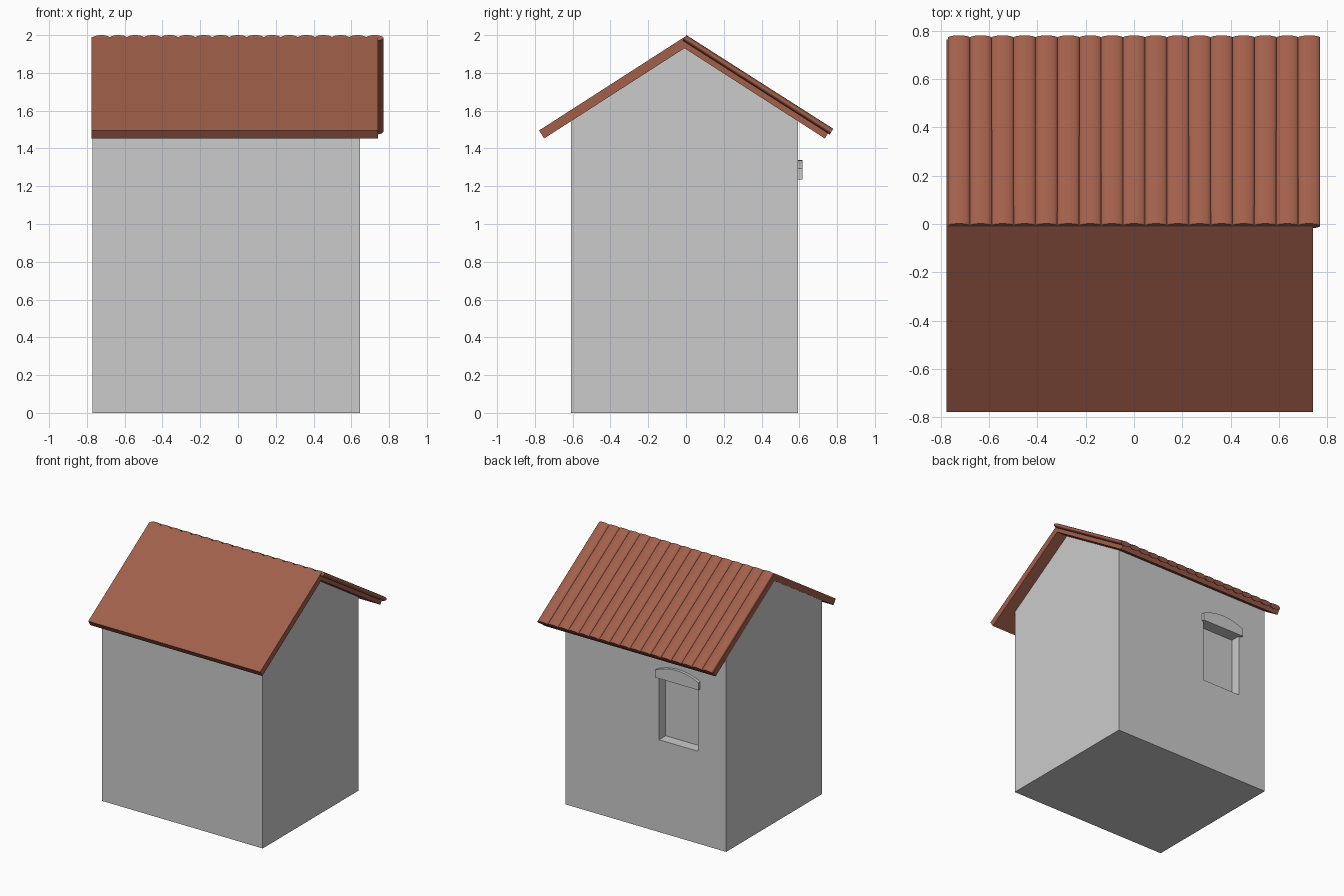
import bpy, bmesh, math
from mathutils import Vector

if "Cube" in bpy.data.objects:
    bpy.data.objects.remove(bpy.data.objects["Cube"])

SLOPE = math.atan(0.643)
RIDGE = Vector((0, -0.008, 1.99))   # top of the ridge
RUN = 0.77                          # horizontal reach of each roof side
THICK = 0.05

roof_mat = bpy.data.materials.new("terracotta")
roof_mat.diffuse_color = (0.36, 0.115, 0.07, 1)
roof_mat.use_nodes = True
roof_mat.node_tree.nodes["Principled BSDF"].inputs["Base Color"].default_value = roof_mat.diffuse_color


def prism(name, profile, sweep, mat=None):
    """Solid made by sweeping a closed profile along a vector."""
    bm = bmesh.new()
    face = bm.faces.new([bm.verts.new(p) for p in profile])
    new = bmesh.ops.extrude_face_region(bm, geom=[face])["geom"]
    verts = [g for g in new if isinstance(g, bmesh.types.BMVert)]
    bmesh.ops.translate(bm, verts=verts, vec=sweep)
    bmesh.ops.recalc_face_normals(bm, faces=bm.faces)
    me = bpy.data.meshes.new(name)
    bm.to_mesh(me)
    bm.free()
    ob = bpy.data.objects.new(name, me)
    bpy.context.collection.objects.link(ob)
    if mat:
        me.materials.append(mat)
    return ob


def activate(ob):
    bpy.ops.object.select_all(action='DESELECT')
    ob.select_set(True)
    bpy.context.view_layer.objects.active = ob


# Gabled body, its top edges meeting the underside of the roof
drop = THICK / math.cos(SLOPE)
apex = RIDGE.z - drop
eave = apex - 0.602 * math.tan(SLOPE)
section = [(-0.61, 0), (0.594, 0), (0.594, eave), (RIDGE.y, apex), (-0.61, eave)]
walls = prism("walls", [(-0.77, y, z) for y, z in section], (1.415, 0, 0))

# Recessed window in the back wall
cutter = prism("window_cutter",
               [(x, 0.51, z) for x, z in
                [(-0.522, 0.735), (-0.178, 0.735), (-0.178, 1.24), (-0.522, 1.24)]],
               (0, 0.3, 0))
cutter.hide_render = True
cut = walls.modifiers.new("window", 'BOOLEAN')
cut.operation = 'DIFFERENCE'
cut.solver = 'EXACT'
cut.object = cutter
activate(walls)
bpy.ops.object.modifier_apply(modifier=cut.name)
bpy.data.objects.remove(cutter)

# Arched lintel over the window
half, rise = 0.19, 0.045
radius = (half**2 + rise**2) / (2 * rise)
sweep = math.asin(half / radius)
arch = [(-half, 1.235), (half, 1.235)]
for i in range(13):
    a = sweep * (1 - i / 6)
    arch.append((radius * math.sin(a), 1.34 - radius + radius * math.cos(a)))
prism("window_lintel", [(-0.35 + x, 0.58, z) for x, z in arch], (0, 0.036, 0))

# Two roof slabs, mirrored about the ridge
for side, name in ((-1, "roof_slab_front"), (1, "roof_slab_back")):
    down = Vector((0, side * RUN, -RUN * math.tan(SLOPE)))
    normal = Vector((0, side * math.sin(SLOPE), math.cos(SLOPE)))
    low = RIDGE + down
    pts = [RIDGE, low, low - normal * THICK, RIDGE - Vector((0, 0, drop))]
    prism(name, [p + Vector((-0.775, 0, 0)) for p in pts], (1.515, 0, 0), roof_mat)

# Row of rounded tiles running down the back slab
count, pitch = 17, 0.0905
start = Vector((0, -0.008, 1.985))
along = Vector((0, 0.778, -0.778 * math.tan(SLOPE) + 0.004))
for i in range(count):
    centre = start + Vector(((i - (count - 1) / 2) * pitch, 0, 0))
    ring = []
    for k in range(24):
        a = math.tau * k / 24
        ring.append(centre + Vector((0.046 * math.cos(a), 0, 0))
                    + normal * 0.018 * math.sin(a))
    tile = prism(f"roof_tile_{i + 1}", ring, along, roof_mat)
    activate(tile)
    bpy.ops.object.shade_smooth_by_angle(angle=math.radians(40))
